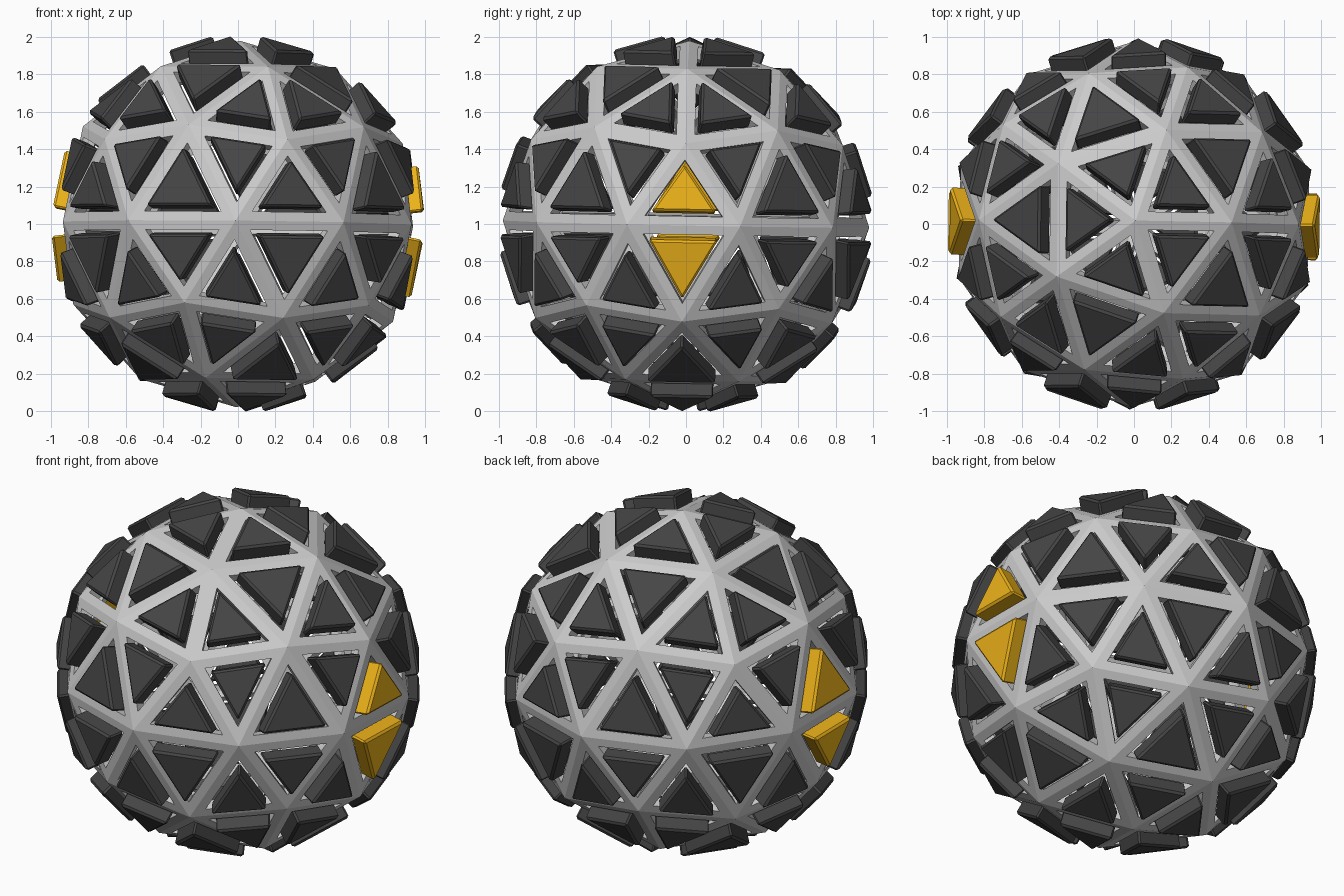
import bpy, bmesh
from math import radians
from mathutils import Vector, Euler, Matrix

if "Cube" in bpy.data.objects:
    bpy.data.objects.remove(bpy.data.objects["Cube"])

R = 0.98            # frame radius
STRUT = 0.05        # half width of each strut
GAP = 0.068         # panel inset from the face edge
OUT, IN = 0.070, 0.03   # panel height above / below the face
TURN = Matrix.Translation((0, 0, 1)) @ Euler((radians(-1.1), radians(0.5), radians(-0.8))).to_matrix().to_4x4()


def material(name, rgb):
    m = bpy.data.materials.new(name)
    m.diffuse_color = (*rgb, 1)
    m.use_nodes = True
    m.node_tree.nodes["Principled BSDF"].inputs["Base Color"].default_value = m.diffuse_color
    return m


def make_object(name, bm, mat=None):
    bm.transform(TURN)
    bmesh.ops.recalc_face_normals(bm, faces=bm.faces)
    me = bpy.data.meshes.new(name)
    bm.to_mesh(me)
    bm.free()
    ob = bpy.data.objects.new(name, me)
    bpy.context.collection.objects.link(ob)
    if mat:
        me.materials.append(mat)
    return ob


def inset_triangle(pts, d):
    # shrink a triangle evenly towards its incentre
    a, b, c = pts
    la, lb, lc = (b - c).length, (c - a).length, (a - b).length
    s = la + lb + lc
    centre = (a * la + b * lb + c * lc) / s
    r = (b - a).cross(c - a).length / s
    return [centre + (p - centre) * (1 - d / r) for p in pts]


def add_panel(bm, pts, n):
    # chamfered triangular block
    tri = inset_triangle(pts, GAP)
    lo = [bm.verts.new(p - n * IN) for p in tri]
    hi = [bm.verts.new(p + n * OUT) for p in tri]
    faces = [bm.faces.new(hi), bm.faces.new(lo[::-1])]
    for i in range(3):
        j = (i + 1) % 3
        faces.append(bm.faces.new((lo[i], lo[j], hi[j], hi[i])))
    edges = list({e for f in faces for e in f.edges})
    bmesh.ops.bevel(bm, geom=edges, offset=0.012, segments=1, affect='EDGES')


# geodesic frame
frame = bmesh.new()
bmesh.ops.create_icosphere(frame, subdivisions=2, radius=R)
triangles = [([v.co.copy() for v in f.verts], f.normal.copy()) for f in frame.faces]
cells = list(frame.faces)
bmesh.ops.inset_individual(frame, faces=cells, thickness=STRUT, use_even_offset=True)
bmesh.ops.delete(frame, geom=cells, context='FACES')
frame_ob = make_object("geodesic_frame", frame)
solid = frame_ob.modifiers.new("thickness", 'SOLIDIFY')
solid.thickness = 0.07
solid.offset = -1

# panels: dark all round, two amber ones on each side
dark, amber = bmesh.new(), bmesh.new()
for pts, n in triangles:
    c = sum(pts, Vector()) / 3
    is_amber = abs(c.y) < 0.05 and abs(c.z) < 0.3 and abs(c.x) > 0.8
    add_panel(amber if is_amber else dark, pts, n)
make_object("dark_panels", dark, material("dark", (0.06, 0.06, 0.06)))
make_object("amber_panels", amber, material("amber", (0.85, 0.45, 0.01)))
